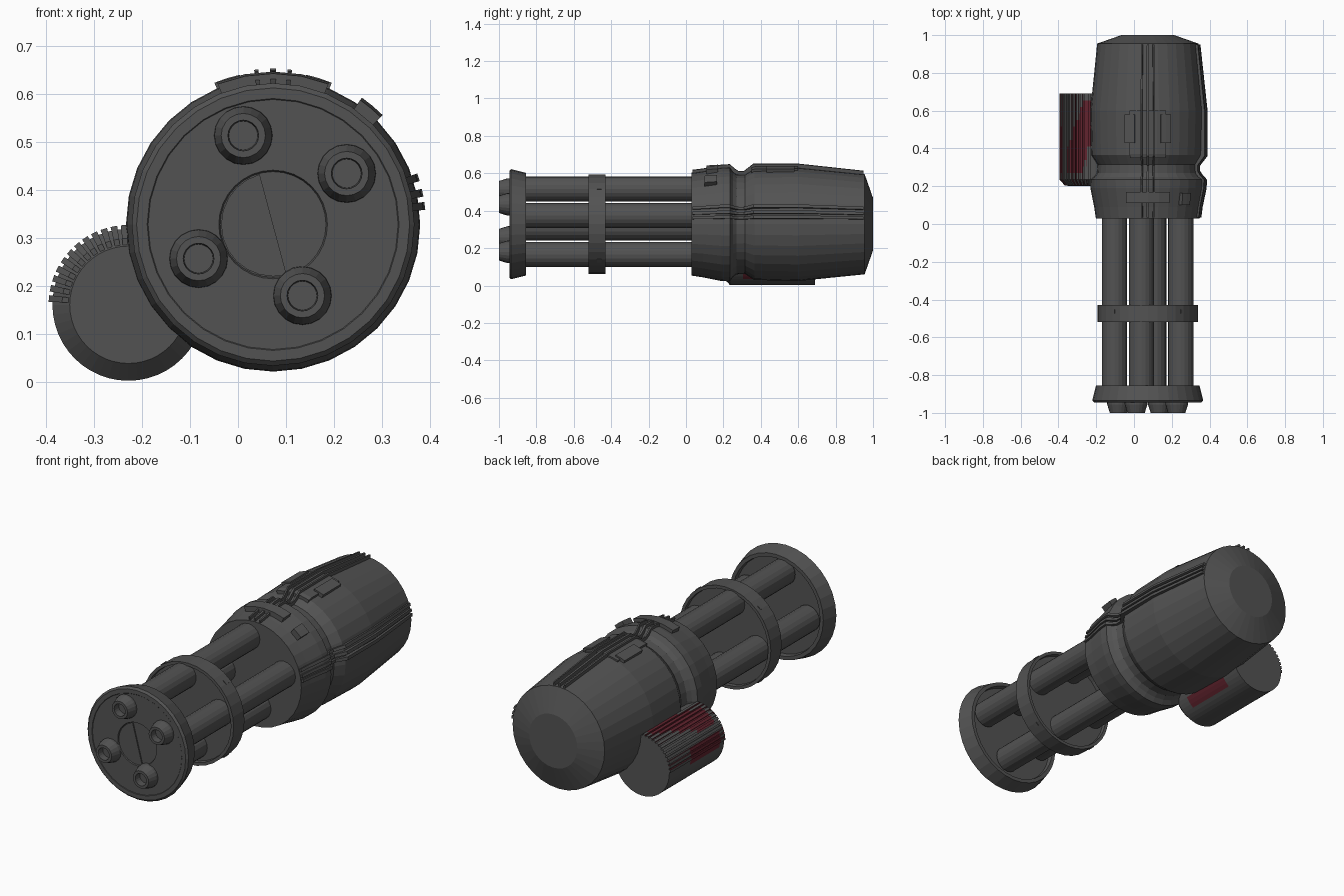
import bpy, bmesh, math

if "Cube" in bpy.data.objects:
    bpy.data.objects.remove(bpy.data.objects["Cube"])

CX, CZ = 0.073, 0.328         # axis of the main body
TX, TZ = -0.228, 0.161        # axis of the side canister


def material(name, rgb):
    m = bpy.data.materials.new(name)
    m.diffuse_color = (*rgb, 1)
    m.use_nodes = True
    m.node_tree.nodes["Principled BSDF"].inputs["Base Color"].default_value = m.diffuse_color
    return m


GREY = material("gunmetal grey", (0.086, 0.086, 0.086))
RED = material("dark red paint", (0.12, 0.017, 0.027))


def is_red(a, y):
    """Worn red paint on the canister, by angle (degrees) and depth."""
    top = 88 + max(0, .45 - y) * 100 < a < 142 - max(0, y - .38) * 150 and .28 < y < .64
    side = 158 < a < 190 and .28 < y < .53
    under = 310 < a < 330 and .3 < y < .6
    return top or side or under


def lathe(name, pts, cx=CX, cz=CZ, seg=32, a0=0, a1=360, painted=False, loop=False):
    """Turn (radius, y) points about a y axis; a partial turn gets end caps."""
    bm = bmesh.new()
    full = a1 - a0 >= 360
    rows = []
    for i in range(seg if full else seg + 1):
        a = math.radians(a0 + (a1 - a0) * i / seg)
        rows.append([bm.verts.new((cx + r * math.cos(a), y, cz + r * math.sin(a))) for r, y in pts])
    n = len(pts)
    for i in range(seg):
        p, q = rows[i], rows[(i + 1) % len(rows)]
        for j in range(n if loop else n - 1):
            k = (j + 1) % n
            bm.faces.new((p[j], p[k], q[k], q[j]))
    if not full:
        bm.faces.new(rows[0])
        bm.faces.new(rows[-1])
    bmesh.ops.remove_doubles(bm, verts=bm.verts, dist=1e-5)
    bmesh.ops.recalc_face_normals(bm, faces=bm.faces)
    if painted:
        for f in bm.faces:
            c = f.calc_center_median()
            a = math.degrees(math.atan2(c.z - cz, c.x - cx)) % 360
            f.material_index = int(is_red(a, c.y))
    me = bpy.data.meshes.new(name)
    bm.to_mesh(me)
    bm.free()
    me.materials.append(GREY)
    if painted:
        me.materials.append(RED)
    ob = bpy.data.objects.new(name, me)
    bpy.context.collection.objects.link(ob)
    return ob


def strip(name, outer, mid, half, depth=.03, seg=2, **kw):
    """Raised plate or rail following an outer (radius, y) line."""
    pts = outer + [(r - depth, y) for r, y in reversed(outer)]
    return lathe(name, pts, seg=seg, a0=mid - half, a1=mid + half, loop=True, **kw)


# main housing: front collar, neck, tapered rear drum
lathe("housing", [(0, .03), (.275, .03), (.284, .09), (.304, .19), (.306, .235), (.283, .25),
                  (.268, .27), (.266, .315), (.298, .365), (.304, .60), (.268, .955),
                  (.14, 1.0), (0, 1.0)])

# three rails along the top and three along the right side
RAIL = [(.285, .035), (.292, .09), (.313, .19), (.315, .235), (.292, .26), (.279, .28),
        (.279, .31), (.318, .36), (.318, .60), (.28, .95)]
for k in (-1, 0, 1):
    strip(f"top_rail_{k + 2}", [(r + .006, y) for r, y in RAIL], 90 + 6.2 * k,
          .8 if k else 1.1, seg=1)
for k, mid in enumerate((7, 12, 18)):
    strip(f"side_rail_{k + 1}", RAIL, mid, 1.5, seg=1)

# raised plates on the collar and the drum
strip("collar_top_plate", [(.314, .11), (.318, .17)], 90, 21.5, seg=4)
strip("collar_small_block", [(.316, .10), (.322, .165)], 50, 5)
strip("drum_bridge_plate", [(.305, .35), (.311, .37), (.312, .60)], 90, 18, seg=4)
for side, mid in (("right", 72.5), ("left", 107.5)):
    strip(f"drum_{side}_block", [(.319, .43), (.319, .58)], mid, 5)

# four barrels and their muzzles
for i in range(4):
    a = math.radians(10.5 + 90 * i)
    lathe(f"barrel_{i + 1}", [(0, -.87), (.067, -.87), (.067, .04), (0, .04)],
          .072 + .178 * math.cos(a), .341 + .178 * math.sin(a), 20)
for i, (x, z) in enumerate(((.011, .513), (.226, .434), (-.082, .257), (.134, .18))):
    lathe(f"muzzle_{i + 1}", [(0, -.92), (.062, -.92), (.06, -.955), (.046, -1.0), (.032, -1.0),
                              (.030, -.965), (0, -.965)], x, z, 20)

# front flange with recessed back and a cup in the front face
lathe("front_flange", [(0, -.935), (.110, -.935), (.113, -.943), (.26, -.943), (.262, -.945),
                       (.284, -.945), (.294, -.935), (.274, -.855), (.255, -.855),
                       (.252, -.88), (0, -.88)])
lathe("hub_half_disc", [(0, -.941), (.108, -.941), (.108, -.92), (0, -.92)],
      seg=12, a0=105, a1=285, loop=True)

# middle clamp ring around the barrels, with small studs
lathe("clamp_ring", [(0, -.50), (.248, -.50), (.25, -.52), (.266, -.52), (.266, -.43),
                     (.25, -.43), (.248, -.45), (0, -.45)])
for i in range(4):
    strip(f"clamp_stud_{i + 1}", [(.269, -.475), (.269, -.452)],
          47 + 86 * (i % 2) + 180 * (i // 2), 2.4, seg=1)

# side canister with chamfered front
ys = [.235 + .035 * i for i in range(14)]
lathe("side_canister", [(0, .2), (.122, .2)] + [(.158, y) for y in ys] + [(0, ys[-1])],
      TX, TZ, 48, painted=True)

# ribs over the outer upper quarter of the canister, running onto the chamfer
for i in range(12):
    strip(f"canister_rib_{i + 1:02d}", [(.138, .203)] + [(.166, y) for y in ys], 93 + 7.5 * i,
          2.4, .02, 1, cx=TX, cz=TZ, painted=True)
